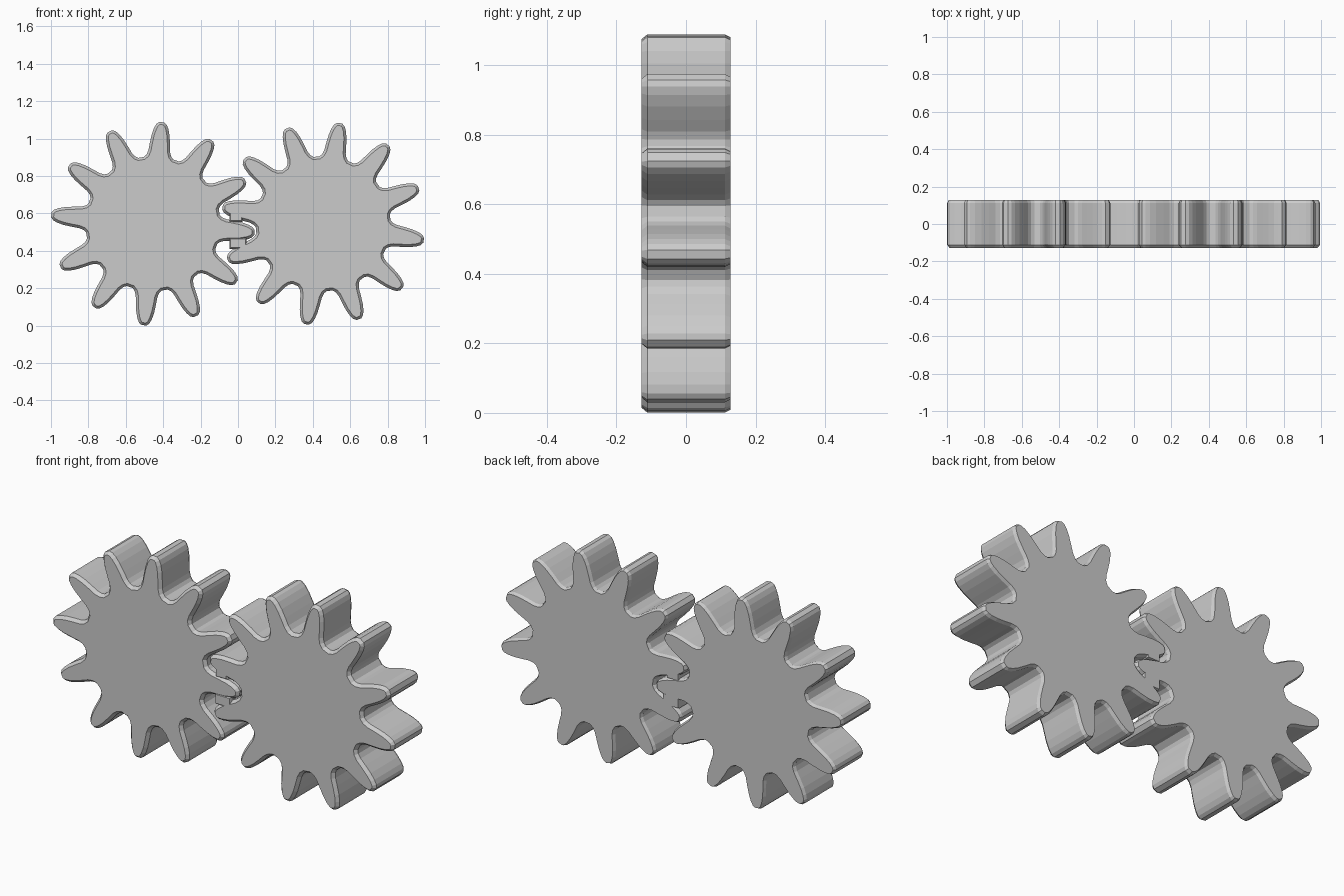
import bpy, bmesh, math
from mathutils import Vector, Matrix

cube = bpy.data.objects.get("Cube")
if cube:
    bpy.data.objects.remove(cube)

TEETH = 12
HALF = 0.128      # half thickness of the gears
CENTRE_Z = 0.545

grey = bpy.data.materials.new("plain grey")
grey.use_nodes = True
colour = (0.6, 0.6, 0.6, 1)
grey.diffuse_color = colour
grey.node_tree.nodes["Principled BSDF"].inputs["Base Color"].default_value = colour

# One flank of a tooth: (distance along tooth, half width), root to tip
FLANK = [(0.352, 0.078), (0.366, 0.066), (0.39, 0.058), (0.43, 0.054),
         (0.475, 0.048), (0.51, 0.039), (0.533, 0.028), (0.545, 0.013)]


def gear_outline(phase):
    """Counter-clockwise outline of a whole gear in the x-z plane."""
    tooth = [(r, -w) for r, w in FLANK] + [(r, w) for r, w in reversed(FLANK)]
    points = []
    for i in range(TEETH):
        turn = Matrix.Rotation(math.radians(phase + i * 360 / TEETH), 2)
        points += [turn @ Vector(p) for p in tooth]
    return points


def inset(points, amount):
    """Move every outline point inwards along its corner normal."""
    result = []
    for i, p in enumerate(points):
        along = points[(i + 1) % len(points)] - points[i - 1]
        normal = Vector((-along.y, along.x)).normalized()
        result.append(p + normal * amount)
    return result


def solid(name, outline, centre_x, centre_z, front_bevel, back_bevel):
    """Thick plate with chamfered front and back rims."""
    bm = bmesh.new()
    layers = [(-HALF, front_bevel), (-HALF + front_bevel * 1.2, 0),
              (HALF - back_bevel * 2, 0), (HALF, back_bevel)]
    rings = [[bm.verts.new((p.x, y, p.y)) for p in inset(outline, amount)]
             for y, amount in layers]
    count = len(outline)
    for a, b in zip(rings, rings[1:]):
        for i in range(count):
            j = (i + 1) % count
            bm.faces.new((a[i], a[j], b[j], b[i]))
    bm.faces.new(rings[0])
    bm.faces.new(rings[-1][::-1])
    bmesh.ops.recalc_face_normals(bm, faces=bm.faces)
    mesh = bpy.data.meshes.new(name)
    bm.to_mesh(mesh)
    bm.free()
    mesh.materials.append(grey)
    obj = bpy.data.objects.new(name, mesh)
    obj.location = (centre_x, 0, centre_z)
    bpy.context.collection.objects.link(obj)
    return obj


# Two meshing gears
solid("right_gear", gear_outline(-5), -0.455, CENTRE_Z, 0.014, 0.008)
solid("left_gear", gear_outline(20.6), 0.455, CENTRE_Z, 0.014, 0.008)

# Small welds where the meshing teeth fuse together
for name, x, z, w, h in [("upper_weld", -0.01, 0.585, 0.035, 0.03),
                         ("lower_weld", 0.0, 0.44, 0.045, 0.03)]:
    corners = [Vector(c) for c in ((-w, -h), (w, -h), (w, h), (-w, h))]
    solid(name, corners, x, z, 0.008, 0.004)
